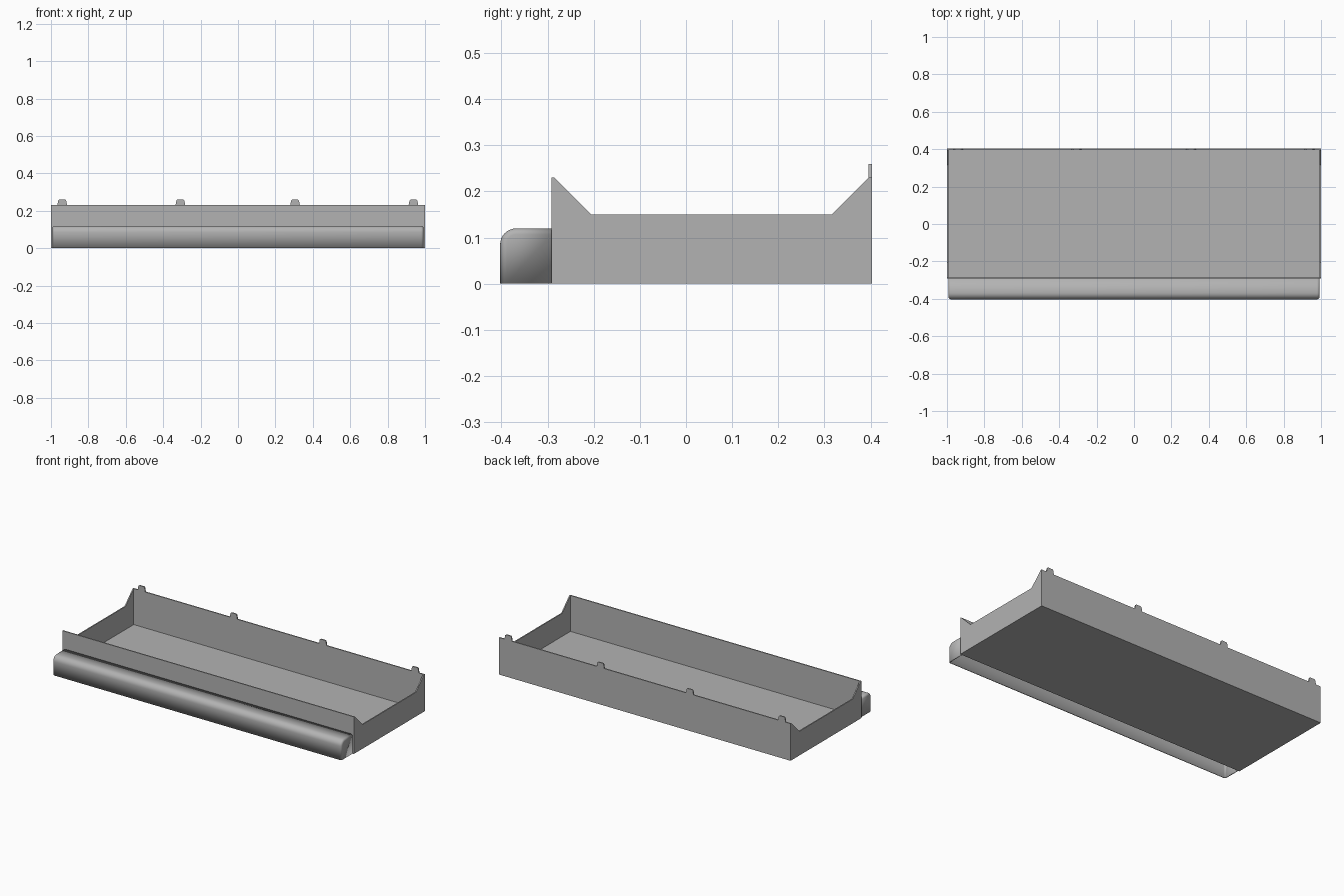
import bpy, bmesh
from mathutils import Vector

cube = bpy.data.objects.get("Cube")
if cube:
    bpy.data.objects.remove(cube, do_unlink=True)

grey = bpy.data.materials.new("plain grey")
grey.use_nodes = True
grey.diffuse_color = (0.45, 0.45, 0.45, 1)
grey.node_tree.nodes["Principled BSDF"].inputs["Base Color"].default_value = (0.45, 0.45, 0.45, 1)

T = 0.007                      # sheet thickness
FRONT, BACK = -0.292, 0.403    # tray extent in y
NOSE = -0.403                  # front of the bumper
LOW, HIGH = 0.15, 0.23         # side and end wall heights


def finish(name, bm):
    bmesh.ops.recalc_face_normals(bm, faces=bm.faces)
    mesh = bpy.data.meshes.new(name)
    bm.to_mesh(mesh)
    bm.free()
    obj = bpy.data.objects.new(name, mesh)
    mesh.materials.append(grey)
    bpy.context.collection.objects.link(obj)
    return obj


def extrude(points, offset):
    """Solid made by sweeping a flat outline along an offset."""
    bm = bmesh.new()
    face = bm.faces.new([bm.verts.new(p) for p in points])
    ext = bmesh.ops.extrude_face_region(bm, geom=[face])
    verts = [v for v in ext["geom"] if isinstance(v, bmesh.types.BMVert)]
    bmesh.ops.translate(bm, verts=verts, vec=Vector(offset))
    return bm


def box(name, x0, x1, y0, y1, z0, z1):
    outline = [(x0, y0, z0), (x1, y0, z0), (x1, y1, z0), (x0, y1, z0)]
    return finish(name, extrude(outline, (0, 0, z1 - z0)))


# Tray floor and end walls
box("tray_floor", -1 + T, 1 - T, FRONT + T, BACK - T, 0, T)
box("front_wall", -1 + T, 1 - T, FRONT, FRONT + T, 0, HIGH)
box("back_wall", -1 + T, 1 - T, BACK - T, BACK, 0, HIGH)

# Side walls with sloped corners
rise = HIGH - LOW
side = [(FRONT, 0), (BACK, 0), (BACK, HIGH), (BACK - T, HIGH), (BACK - T - rise, LOW),
        (FRONT + T + rise, LOW), (FRONT + T, HIGH), (FRONT, HIGH)]
for name, x in (("right_wall", -1), ("left_wall", 1 - T)):
    finish(name, extrude([(x, y, z) for y, z in side], (T, 0, 0)))

# Tapered tabs on the back wall
for i, x in enumerate((-0.94, -0.308, 0.305, 0.938)):
    tab = [(-0.026, HIGH), (0.026, HIGH), (0.021, 0.255), (0.016, 0.26),
           (-0.016, 0.26), (-0.021, 0.255)]
    finish(f"back_tab_{i + 1}", extrude([(x + a, BACK - T, z) for a, z in tab], (0, T, 0)))

# Hollow rounded bumper, open below and against the front wall
W, H = 0.992, 0.12
bm = extrude([(-W, FRONT, 0), (-W, NOSE, 0), (-W, NOSE, H), (-W, FRONT, H)], (2 * W, 0, 0))
bmesh.ops.recalc_face_normals(bm, faces=bm.faces)
nose = [e for e in bm.edges if all(v.co.y < FRONT - 0.01 and v.co.z > H / 2 for v in e.verts)
        and abs(e.verts[0].co.x - e.verts[1].co.x) > 1]
bmesh.ops.bevel(bm, geom=nose, offset=0.035, segments=8, profile=0.5, affect='EDGES')
open_faces = [f for f in bm.faces if f.normal.z < -0.9 or f.normal.y > 0.9]
bmesh.ops.delete(bm, geom=open_faces, context='FACES')
ends = [e for e in bm.edges if not e.is_boundary
        and any(abs(f.normal.x) > 0.9 for f in e.link_faces)]
bmesh.ops.bevel(bm, geom=ends, offset=0.013, segments=4, profile=0.5, affect='EDGES')
for f in bm.faces:
    f.smooth = True
bumper = finish("front_bumper", bm)
# Make sure the outside faces forward before thickening inward
if sum(p.normal.y * p.area for p in bumper.data.polygons) > 0:
    bumper.data.flip_normals()
shell = bumper.modifiers.new("shell", 'SOLIDIFY')
shell.thickness = 0.006
shell.offset = -1
bpy.ops.object.select_all(action='DESELECT')
bumper.select_set(True)
bpy.context.view_layer.objects.active = bumper
bpy.ops.object.shade_smooth_by_angle(angle=0.6)
